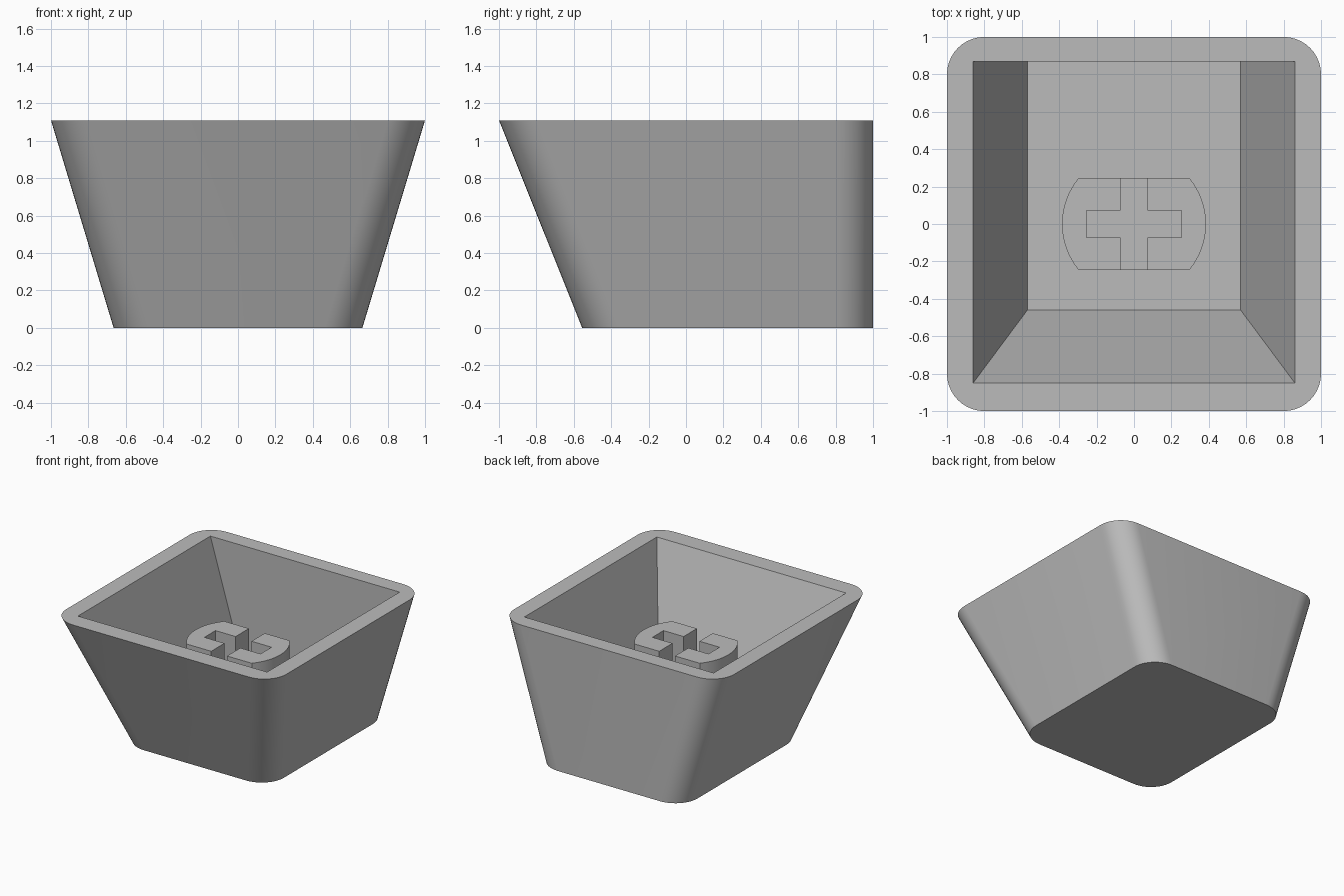
import bpy, bmesh, math

if "Cube" in bpy.data.objects:
    bpy.data.objects.remove(bpy.data.objects["Cube"])

grey = bpy.data.materials.new("plain grey")
grey.use_nodes = True
grey.diffuse_color = (0.5, 0.5, 0.5, 1)
grey.node_tree.nodes["Principled BSDF"].inputs["Base Color"].default_value = (0.5, 0.5, 0.5, 1)


def rectangle(x, y0, y1):
    return [(x, y0), (x, y1), (-x, y1), (-x, y0)]


def rounded(x, y0, y1, r, steps=10):
    """Counter-clockwise rectangle outline with round corners."""
    corners = [(x - r, y0 + r), (x - r, y1 - r), (r - x, y1 - r), (r - x, y0 + r)]
    pts = []
    for i, (cx, cy) in enumerate(corners):
        for s in range(steps + 1):
            a = math.pi / 2 * (i - 1 + s / steps)
            pts.append((cx + r * math.cos(a), cy + r * math.sin(a)))
    return pts


def ring(bm, pts, z):
    return [bm.verts.new((x, y, z)) for x, y in pts]


def bridge(bm, low, high):
    n = len(low)
    for i in range(n):
        j = (i + 1) % n
        bm.faces.new((low[i], low[j], high[j], high[i]))


def finish(bm, name):
    bmesh.ops.recalc_face_normals(bm, faces=bm.faces)
    mesh = bpy.data.meshes.new(name)
    bm.to_mesh(mesh)
    bm.free()
    mesh.materials.append(grey)
    obj = bpy.data.objects.new(name, mesh)
    bpy.context.collection.objects.link(obj)
    return obj


def activate(obj):
    bpy.ops.object.select_all(action="DESELECT")
    obj.select_set(True)
    bpy.context.view_layer.objects.active = obj


def prism(name, pts, z0, z1):
    bm = bmesh.new()
    low, high = ring(bm, pts, z0), ring(bm, pts, z1)
    bridge(bm, low, high)
    bm.faces.new(low)
    bm.faces.new(high)
    return finish(bm, name)


HEIGHT, FLOOR = 1.11, 0.14

# Shell: rounded tapered outside, sharp tapered hollow, flat rim between
bm = bmesh.new()
outer_low = ring(bm, rounded(0.665, -0.555, 1, 0.2), 0)
outer_high = ring(bm, rounded(1, -1, 1, 0.2), HEIGHT)
inner_low = ring(bm, rectangle(0.57, -0.46, 0.87), FLOOR)
inner_high = ring(bm, rectangle(0.86, -0.85, 0.87), HEIGHT)
bridge(bm, outer_low, outer_high)
bridge(bm, inner_low, inner_high)
bm.faces.new(outer_low)
bm.faces.new(inner_low)
rim = [e for e in bm.edges if all(v.co.z > HEIGHT - 0.001 for v in e.verts)]
bmesh.ops.triangle_fill(bm, use_beauty=True, edges=rim, normal=(0, 0, 1))
shell = finish(bm, "shell")
activate(shell)
bpy.ops.object.shade_smooth_by_angle(angle=math.radians(30))

# Stem: round post with flat front and back
R, FLAT = 0.385, 0.245
half = math.asin(FLAT / R)
arc = [half * (s / 6 - 1) for s in range(13)]
outline = [(R * math.cos(a + t), R * math.sin(a + t)) for t in (0, math.pi) for a in arc]
stem = prism("stem", outline, FLOOR - 0.02, 0.8)

# Cross-shaped slot in the stem
for x, y in ((0.072, 0.4), (0.255, 0.072)):
    cutter = prism("slot_cutter", rectangle(x, -y, y), 0.36, 1)
    cutter.hide_render = True
    cut = stem.modifiers.new("slot", "BOOLEAN")
    cut.operation, cut.object, cut.solver = "DIFFERENCE", cutter, "EXACT"
    activate(stem)
    bpy.ops.object.modifier_apply(modifier=cut.name)
    bpy.data.objects.remove(cutter)
activate(stem)
bpy.ops.object.shade_smooth_by_angle(angle=math.radians(30))
